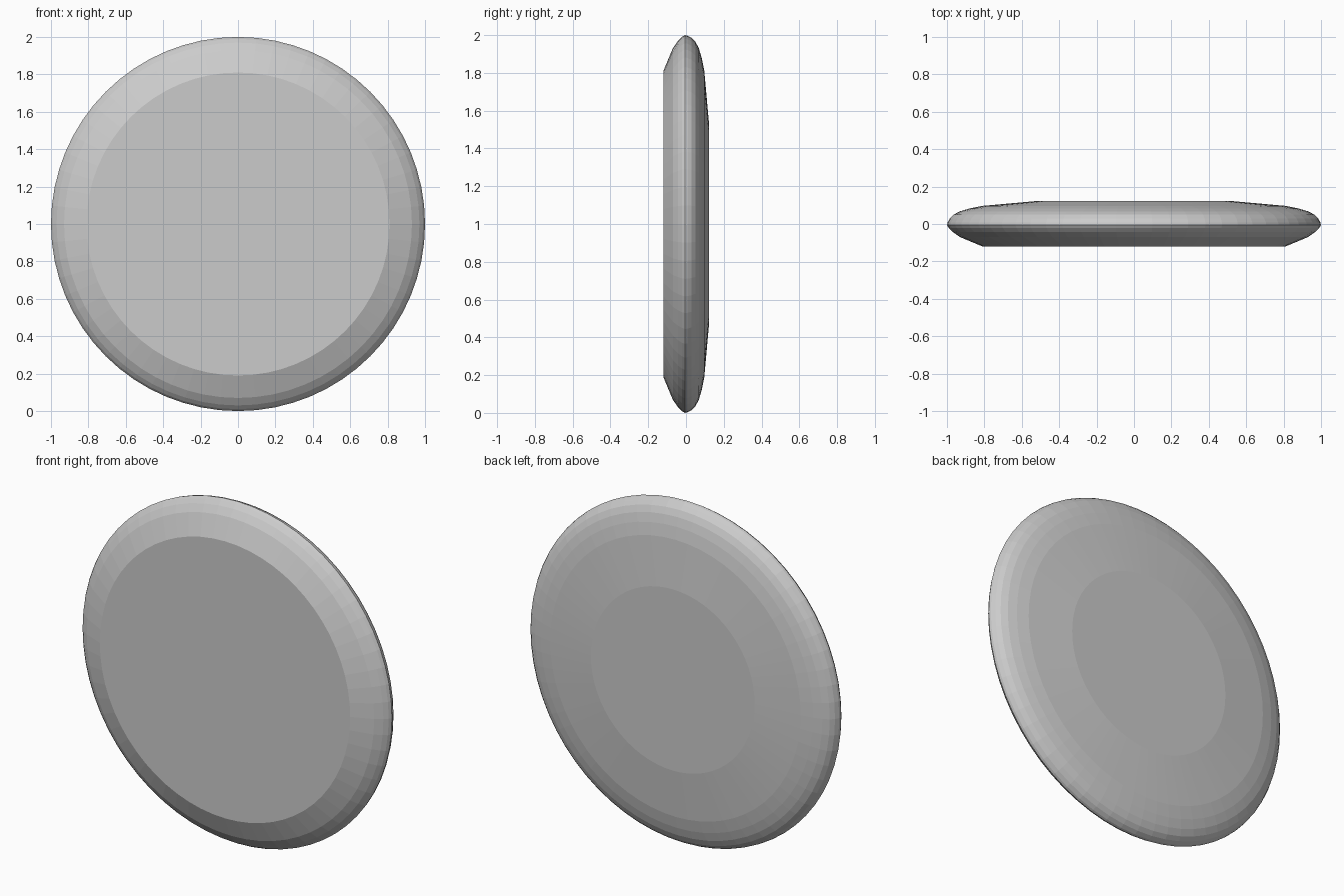
import bpy, bmesh, math

if "Cube" in bpy.data.objects:
    bpy.data.objects.remove(bpy.data.objects["Cube"])

# Disc profile: (radius, y) from the flat front face round the rim to the flat back
PROFILE = [(0.81, -0.12), (0.93, -0.07), (0.97, -0.042), (0.99, -0.022), (1.0, -0.006),
           (0.997, 0.008), (0.985, 0.03), (0.965, 0.05), (0.93, 0.068), (0.88, 0.083),
           (0.81, 0.097), (0.53, 0.122)]
SEGMENTS = 64

grey = bpy.data.materials.new("grey")
grey.diffuse_color = (0.6, 0.6, 0.6, 1)
grey.use_nodes = True
grey.node_tree.nodes["Principled BSDF"].inputs["Base Color"].default_value = grey.diffuse_color

bm = bmesh.new()


def ring(radius, y):
    angles = [2 * math.pi * i / SEGMENTS for i in range(SEGMENTS)]
    return [bm.verts.new((radius * math.cos(a), y, 1 + radius * math.sin(a))) for a in angles]


# Bands between neighbouring rings, then the two flat caps
rings = [ring(r, y) for r, y in PROFILE]
for a, b in zip(rings, rings[1:]):
    for i in range(SEGMENTS):
        j = (i + 1) % SEGMENTS
        bm.faces.new((a[i], a[j], b[j], b[i]))
bm.faces.new(rings[0])
bm.faces.new(rings[-1])
bmesh.ops.recalc_face_normals(bm, faces=bm.faces[:])

mesh = bpy.data.meshes.new("disc")
bm.to_mesh(mesh)
bm.free()
mesh.materials.append(grey)
disc = bpy.data.objects.new("disc", mesh)
bpy.context.collection.objects.link(disc)
